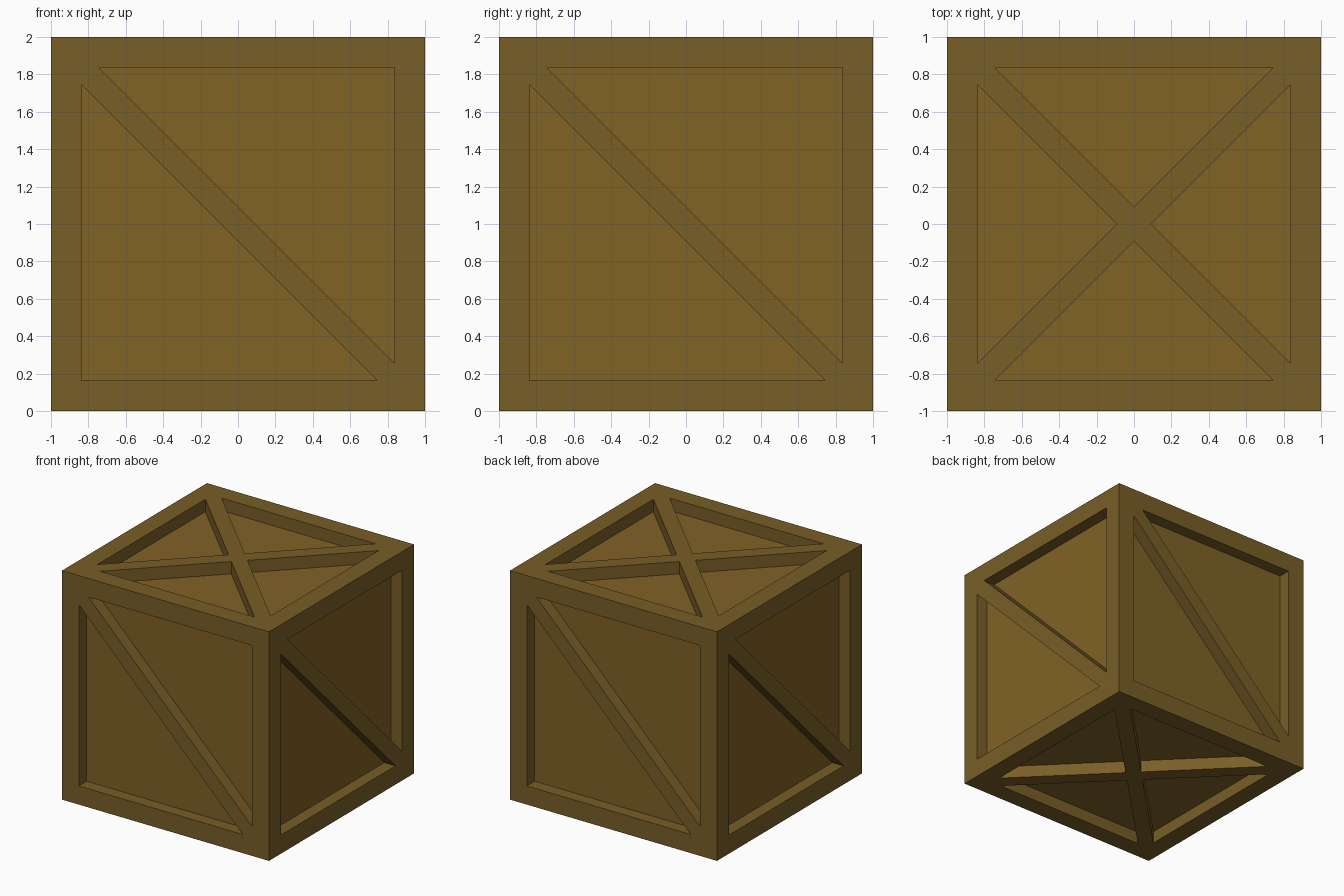
import bpy, bmesh
from math import pi
from mathutils import Matrix, Vector

if "Cube" in bpy.data.objects:
    bpy.data.objects.remove(bpy.data.objects["Cube"])

INNER = 0.837    # half size of the opening inside each border
GAP = 0.092      # offset of the brace edges from the diagonal
DEPTH = 0.108    # how far the panels are set in


def material(name, rgb):
    m = bpy.data.materials.new(name)
    m.diffuse_color = (*rgb, 1)
    m.use_nodes = True
    m.node_tree.nodes["Principled BSDF"].inputs["Base Color"].default_value = m.diffuse_color
    return m


def new_object(name, bm, mats):
    bmesh.ops.recalc_face_normals(bm, faces=bm.faces[:])
    mesh = bpy.data.meshes.new(name)
    bm.to_mesh(mesh)
    bm.free()
    for m in mats:
        mesh.materials.append(m)
    ob = bpy.data.objects.new(name, mesh)
    bpy.context.collection.objects.link(ob)
    return ob


def prism(bm, tri, mat):
    """Triangular pocket cutter for the face looking along local +z."""
    low = [bm.verts.new(mat @ Vector((x, y, 1 - DEPTH))) for x, y in tri]
    high = [bm.verts.new(mat @ Vector((x, y, 1.1))) for x, y in tri]
    bm.faces.new(low).material_index = 1      # pocket floor is the panel
    bm.faces.new(high)
    for i in range(3):
        j = (i + 1) % 3
        bm.faces.new((low[i], low[j], high[j], high[i]))


mats = [material("frame_wood", (0.19, 0.112, 0.021)),
        material("panel_wood", (0.216, 0.122, 0.019))]
lift = Matrix.Translation((0, 0, 1))

# Solid crate body
bm = bmesh.new()
bmesh.ops.create_cube(bm, size=2, matrix=lift)
crate = new_object("crate", bm, mats)

# Pockets between border and braces
A, B = INNER, INNER - GAP
side_tri = [(-A, B), (-A, -A), (B, -A)]
cross_tri = [(-B, A), (B, A), (0, GAP)]
bm = bmesh.new()
for k in range(4):
    spin = Matrix.Rotation(k * pi / 2, 4, 'Z')
    # one diagonal brace on each side: two pockets, half a turn apart
    for turn in (0, pi):
        prism(bm, side_tri, lift @ spin @ Matrix.Rotation(pi / 2, 4, 'X')
              @ Matrix.Rotation(turn, 4, 'Z'))
    # crossed braces on top and bottom: four pockets each
    for flip in (0, pi):
        prism(bm, cross_tri, lift @ Matrix.Rotation(flip, 4, 'X') @ spin)
cutter = new_object("pocket_cutter", bm, mats)
cutter.hide_render = True

# Carve the pockets
mod = crate.modifiers.new("pockets", 'BOOLEAN')
mod.operation = 'DIFFERENCE'
mod.solver = 'EXACT'
mod.object = cutter
bpy.context.view_layer.objects.active = crate
bpy.ops.object.modifier_apply(modifier=mod.name)
bpy.data.objects.remove(cutter)
